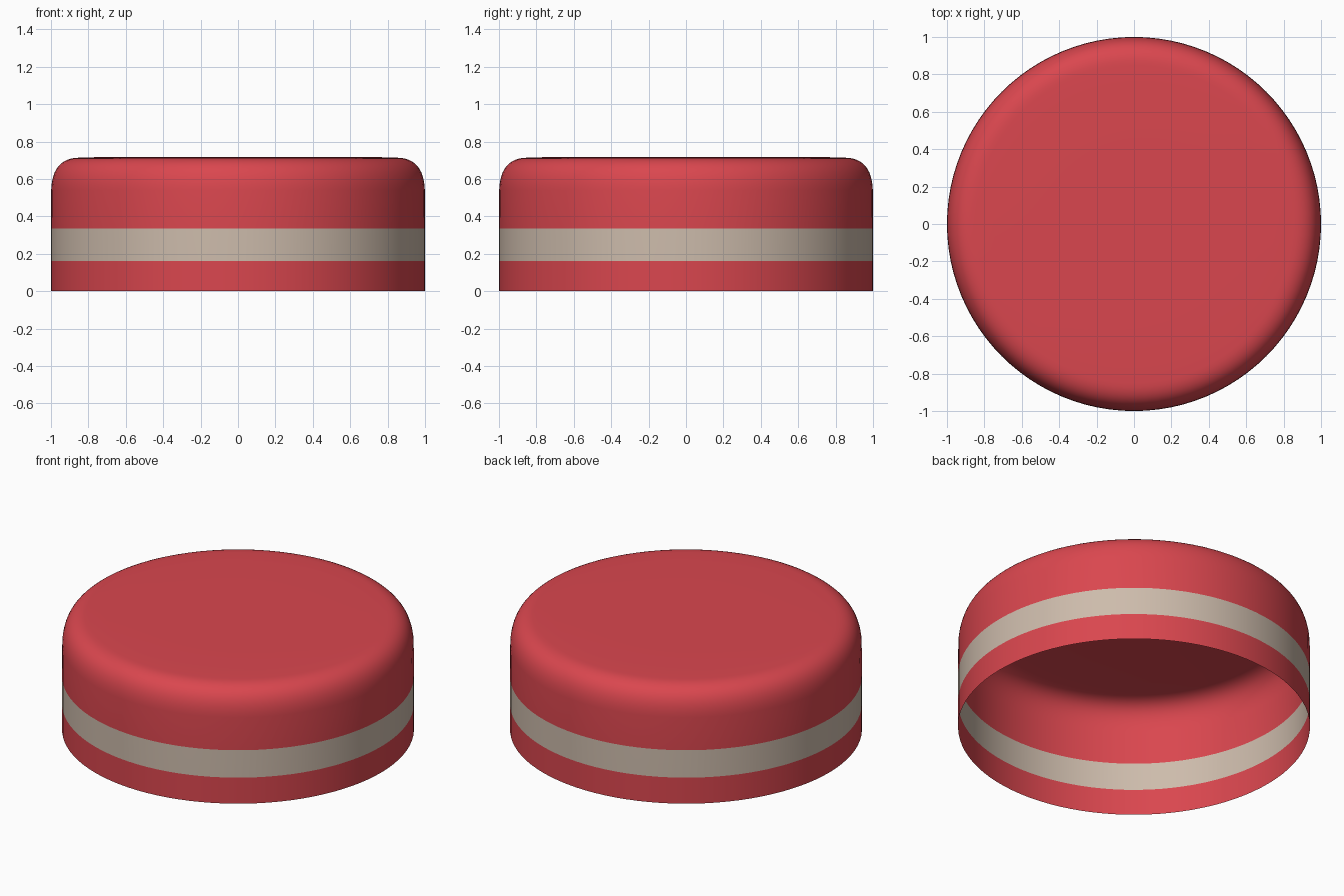
import bpy, bmesh, math

if "Cube" in bpy.data.objects:
    bpy.data.objects.remove(bpy.data.objects["Cube"])

SEGMENTS = 96

def material(name, rgb):
    m = bpy.data.materials.new(name)
    m.diffuse_color = (*rgb, 1)
    m.use_nodes = True
    m.node_tree.nodes["Principled BSDF"].inputs["Base Color"].default_value = m.diffuse_color
    return m

red = material("red", (0.70, 0.062, 0.077))
beige = material("beige", (0.61, 0.50, 0.41))

# Wall profile, then a soft rounded shoulder, then the nearly flat lid
profile = [(1.0, 0.0), (1.0, 0.163), (1.0, 0.335), (0.999, 0.54)]
p0, p1, p2 = (0.999, 0.54), (0.993, 0.713), (0.85, 0.714)
for i in range(1, 13):
    t = i / 12
    profile.append(tuple((1 - t) ** 2 * a + 2 * t * (1 - t) * b + t * t * c
                         for a, b, c in zip(p0, p1, p2)))
profile += [(0.75, 0.717), (0.4, 0.718)]

# Thin open-bottomed shell turned around z
bm = bmesh.new()
rings = [[bm.verts.new((r * math.cos(2 * math.pi * k / SEGMENTS),
                        r * math.sin(2 * math.pi * k / SEGMENTS), z))
          for k in range(SEGMENTS)] for r, z in profile]
for lower, upper in zip(rings, rings[1:]):
    for k in range(SEGMENTS):
        n = (k + 1) % SEGMENTS
        bm.faces.new((lower[k], lower[n], upper[n], upper[k]))
centre = bm.verts.new((0, 0, 0.718))
for k in range(SEGMENTS):
    bm.faces.new((rings[-1][k], rings[-1][(k + 1) % SEGMENTS], centre))

# Beige stripe by height
for f in bm.faces:
    f.smooth = True
    f.material_index = 1 if 0.17 < f.calc_center_median().z < 0.33 else 0

mesh = bpy.data.meshes.new("round_cap")
bm.to_mesh(mesh)
bm.free()
mesh.materials.append(red)
mesh.materials.append(beige)
cap = bpy.data.objects.new("round_cap", mesh)
bpy.context.collection.objects.link(cap)
